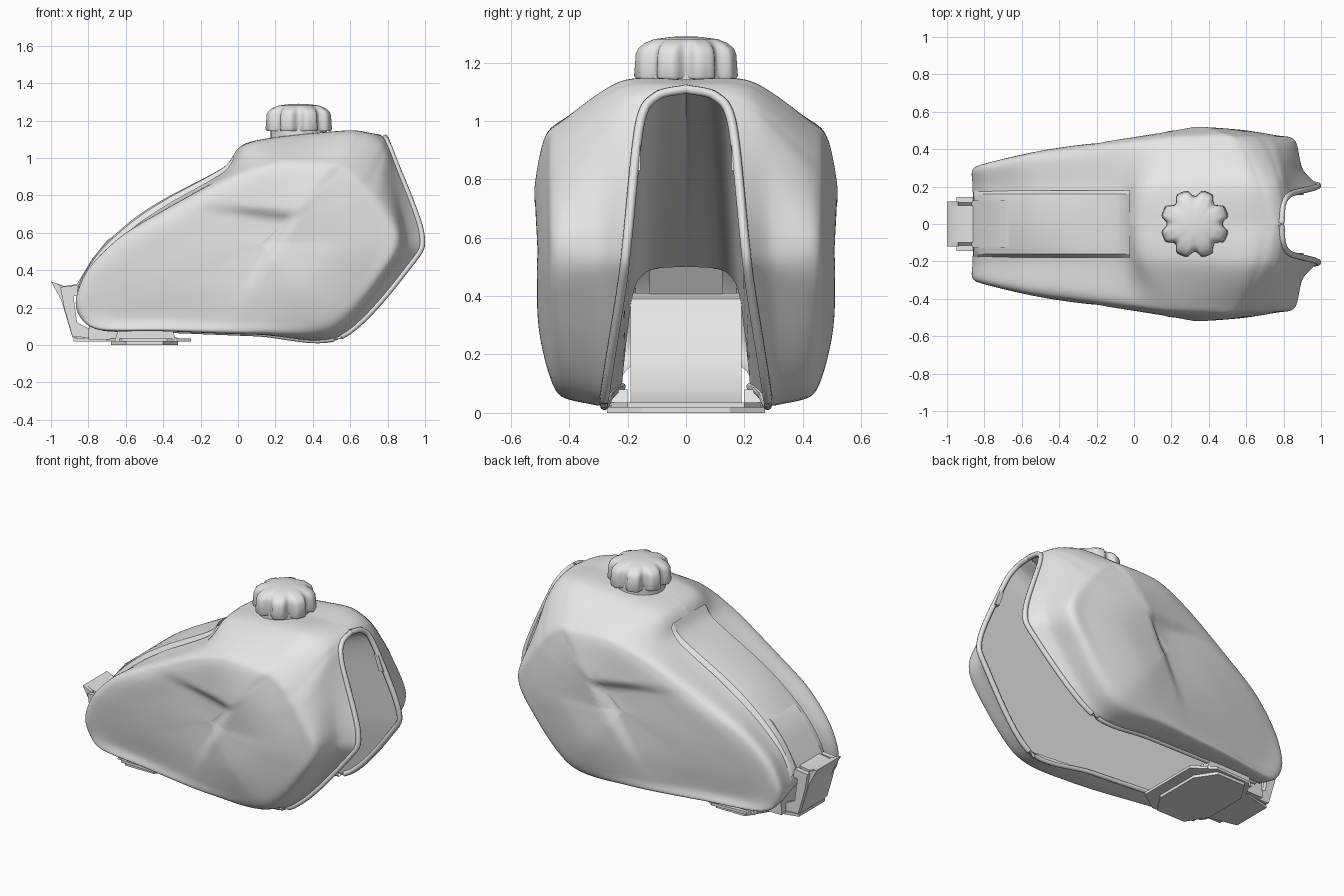
import bpy, bmesh, math
from mathutils import Vector as V

if "Cube" in bpy.data.objects:
    bpy.data.objects.remove(bpy.data.objects["Cube"])

grey = bpy.data.materials.new("light_grey")
grey.diffuse_color = (0.8, 0.795, 0.785, 1)
grey.use_nodes = True
grey.node_tree.nodes["Principled BSDF"].inputs["Base Color"].default_value = grey.diffuse_color


def make(name, verts, faces, angle=35, both=False):
    """Mesh object from points and faces; both=True adds the copy mirrored in y."""
    verts, faces = [V(v) for v in verts], [list(f) for f in faces]
    if both:
        n = len(verts)
        verts += [V((v.x, -v.y, v.z)) for v in verts]
        faces += [[i + n for i in reversed(f)] for f in faces]
    me = bpy.data.meshes.new(name)
    me.from_pydata(verts, [], faces)
    bm = bmesh.new()
    bm.from_mesh(me)
    bmesh.ops.remove_doubles(bm, verts=bm.verts, dist=0.0008)
    bmesh.ops.recalc_face_normals(bm, faces=bm.faces)
    bm.to_mesh(me)
    bm.free()
    ob = bpy.data.objects.new(name, me)
    bpy.context.collection.objects.link(ob)
    me.materials.append(grey)
    bpy.ops.object.select_all(action='DESELECT')
    ob.select_set(True)
    bpy.context.view_layer.objects.active = ob
    bpy.ops.object.shade_smooth_by_angle(angle=math.radians(angle))
    return ob


def spline(pts, steps, closed=False):
    n, out = len(pts), []
    g = (lambda i: pts[i % n]) if closed else (lambda i: pts[min(max(i, 0), n - 1)])
    for i in range(n if closed else n - 1):
        p, q = g(i), g(i + 1)
        a, b = (q - g(i - 1)) * .45, (g(i + 2) - p) * .45
        for k in range(steps):
            t = k / steps
            out.append(p * (2*t**3 - 3*t*t + 1) + a * (t**3 - 2*t*t + t)
                       + q * (3*t*t - 2*t**3) + b * (t**3 - t*t))
    return out if closed else out + [pts[-1]]


def grid_faces(rows, cols, closed=False):
    return [(r*cols + c, r*cols + (c+1) % cols, (r+1)*cols + (c+1) % cols, (r+1)*cols + c)
            for r in range(rows - 1) for c in range(cols if closed else cols - 1)]


def extrude_y(name, prof, y0, y1, both=False):
    """Closed x-z profile extruded along y."""
    n = len(prof)
    vs = [(x, y, z) for y in (y0, y1) for x, z in prof]
    return make(name, vs, grid_faces(2, n, True) + [range(n), range(n, 2*n)], 30, both)


def tube(name, path, r):
    vs = []
    for i, p in enumerate(path):
        d = (path[min(i+1, len(path)-1)] - path[max(i-1, 0)]).normalized()
        s = d.cross(V((1, 0, 0.3))).normalized()
        u = d.cross(s)
        vs += [p + r * (s * math.cos(k*math.pi/4) + u * math.sin(k*math.pi/4)) for k in range(8)]
    return make(name, vs, grid_faces(len(path), 8, True), 60, True)


# Tank body: rings run round the side outline, from centre line to side face
centre = [(-.85, .28, 0), (-.75, .465, 0), (-.58, .63, 0), (-.38, .77, 0), (-.08, .945, 0),
          (.06, 1.085, 0), (.55, 1.14, 0), (.73, 1.13, 0), (.785, 1.11, 0), (.797, 1.085, .1),
          (.835, .99, .158), (.98, .6, .2), (.92, .43, .22), (.55, .045, .28), (.1, .06, .26),
          (-.4, .08, .24), (-.72, .09, .22), (-.82, .15, .2)]
middle = [(-.86, .25, .2), (-.78, .42, .2), (-.6, .595, .2), (-.38, .735, .2), (-.06, .925, .2),
          (.08, 1.075, .2), (.55, 1.135, .22), (.68, 1.12, .22), (.745, 1.09, .22),
          (.775, 1.04, .245), (.81, .94, .27), (.9, .6, .29), (.85, .43, .3), (.53, .055, .32),
          (.1, .055, .33), (-.4, .075, .3), (-.72, .08, .26), (-.84, .15, .24)]
edge = [(-.855, .25, .3), (-.79, .41, .31), (-.62, .58, .335), (-.37, .73, .36), (-.05, .9, .4),
        (.2, .995, .42), (.5, 1.0, .425), (.59, .975, .43), (.66, .92, .435), (.7, .87, .438),
        (.76, .79, .44), (.86, .58, .445), (.79, .4, .445), (.51, .085, .425), (.1, .065, .425),
        (-.4, .08, .37), (-.72, .085, .32), (-.82, .14, .3)]
C, M, E = ([V((x, y, z)) for x, z, y in r] for r in (centre, middle, edge))
widths = [(-.95, .31), (-.5, .39), (0, .47), (.35, .527), (.95, .45)]


def smooth(t):
    t = min(max(t, 0), 1)
    return t * t * (3 - 2 * t)


def side_y(x, z):
    for (a, p), (b, q) in zip(widths, widths[1:]):
        if x <= b:
            return p + (q - p) * (x - a) / (b - a) - .055 * ((z - .58) / .5) ** 2


def inner(s):
    out = []
    for p in E:
        x, z = .12 + (p.x - .12) * s, .54 + (p.z - .54) * s
        out.append(V((x, side_y(x, z), z)))
    return out


rings = [spline(r, 10, True) for r in (C, M, E, inner(.86), inner(.5), inner(0))]
cols = [spline(list(c), 12) for c in zip(*rings)]
rows = list(zip(*cols))
body = []
for i, row in enumerate(rows):
    for p in row:
        y = max(p.y, 0)
        if i > 30:  # knee recess with its V-shaped step
            below = (.77 - .12 * (p.x + .12)) - p.z
            behind = (.29 + (p.z - .62) * .6) - p.x
            far = math.hypot(p.x - .2, p.z - .62) / .3
            y -= .04 * smooth(below / .07) * smooth(behind / .08) * math.exp(-far * far)
        body.append((p.x, y, p.z))
make("tank_body", body, grid_faces(len(rows), len(rows[0]), True), 40, True)

# Tunnel: straight walls from the front arch back to a small rear arch
front = [p.copy() for p in rings[0][80:131]]
rear = spline([V((-.68, 0, .5)), V((-.68, .12, .49)), V((-.69, .175, .43)),
               V((-.74, .2, .28)), V((-.75, .21, .19)), V((-.76, .22, .09))], 10)
tunnel = []
for k in range(9):
    tunnel += [V((p.x, max(p.y, 0), p.z)).lerp(q, k / 8) for p, q in zip(front, rear)]
make("tunnel", tunnel, grid_faces(9, 51), 40, True)

# Rolled lip round the tunnel opening, seam under the pods, small clips
tube("front_lip", front, .016)
tube("bottom_seam", rings[0][130:161], .014)
extrude_y("lip_clip", [(.84, .93), (.87, .93), (.905, .83), (.875, .83)], .155, .18, True)

# Raised spine strip fading out towards the filler, and rear strap
strip = []
for i, p in enumerate(rings[0][0:46]):
    h = .022 * smooth((46 - i) / 24)
    strip += [(p.x - h / 3, y, p.z + dz) for y, dz in
              ((-.18, -.025), (-.16, h * .5), (-.12, h), (.12, h), (.16, h * .5), (.18, -.025))]
make("spine_strip", strip, grid_faces(46, 6), 30)
strap = [(-.87, .31), (-.78, .46), (-.7, .56), (-.66, .585), (-.64, .57), (-.84, .27)]
extrude_y("rear_strap", strap, -.125, .125)

# Rear mounting bracket: hook plate, cheeks and ramp inside the tunnel
extrude_y("bracket_back", [(-1, .34), (-.985, .335), (-.94, .315), (-.92, .22), (-.865, .06),
                           (-.82, .05), (-.82, .03), (-.885, .04), (-.945, .24)], -.12, .12)
extrude_y("bracket_top", [(-1, .34), (-.93, .315), (-.86, .325), (-.83, .30), (-.86, .29),
                          (-.94, .29)], -.1, .1)
extrude_y("bracket_cheek", [(-.95, .31), (-.86, .32), (-.84, .27), (-.88, .26), (-.86, .12),
                            (-.74, .06), (-.74, .035), (-.885, .045), (-.93, .2)], .115, .145, True)
ramp = [(-.3, .03), (-.45, .08), (-.57, .2), (-.64, .34), (-.68, .39), (-.76, .41),
        (-.79, .3), (-.8, .03)]
extrude_y("inner_ramp", ramp, -.19, .19)


# Base plates under the rear
def plate(name, outline, z0, z1):
    pts = outline + [(x, -y) for x, y in reversed(outline)]
    n = len(pts)
    make(name, [(x, y, z) for z in (z0, z1) for x, y in pts],
         grid_faces(2, n, True) + [range(n), range(n, 2*n)], 30)


plate("base_plate", [(-.88, .13), (-.7, .17), (-.62, .28), (-.38, .29), (-.25, .2)], .018, .035)
plate("base_pad", [(-.68, .14), (-.6, .27), (-.4, .27), (-.32, .15)], 0, .03)
extrude_y("base_rib", [(-.66, .02), (-.64, .08), (-.35, .08), (-.33, .02)], .2, .26, True)


# Filler neck and scalloped cap
def lathe(name, prof, lobes, n=96):
    vs = []
    for r, z, w in prof:
        for k in range(n):
            a = 2 * math.pi * k / n
            s = min(max(-math.cos(8 * a) * 1.5 + .75, -1), 1) if lobes else 0
            rr = r + w * s
            vs.append((.325 + rr * math.cos(a), rr * math.sin(a), z))
    make(name, vs, grid_faces(len(prof), n, True) + [range(n)], 45)


lathe("filler_neck", [(.15, 1.09, 0), (.15, 1.17, 0), (.0, 1.17, 0)], False)
lathe("filler_cap", [(.14, 1.145, .01), (.158, 1.145, .02), (.164, 1.155, .02), (.16, 1.23, .018),
                     (.154, 1.248, .016), (.138, 1.266, .01), (.11, 1.28, .002),
                     (.05, 1.288, 0), (0, 1.29, 0)], True)
